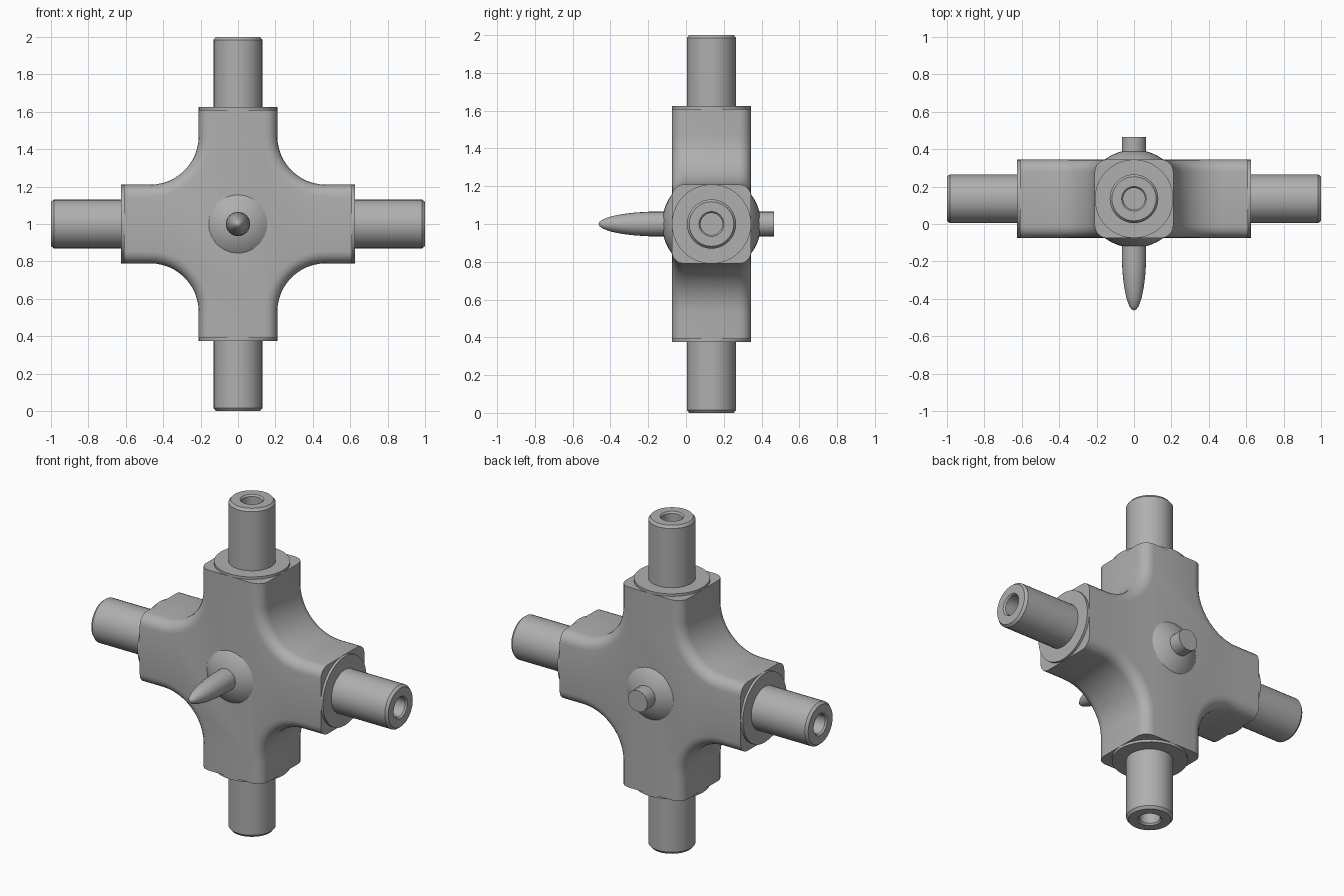
import bpy, bmesh, math
from mathutils import Matrix, Vector

cube = bpy.data.objects.get("Cube")
if cube:
    bpy.data.objects.remove(cube, do_unlink=True)

CENTRE = Vector((0, 0.135, 1))   # hub centre
HALF = 0.21                      # half thickness and half arm width
REACH = 0.61                     # length of the block arms

grey = bpy.data.materials.new("plain_grey")
grey.use_nodes = True
grey.diffuse_color = (0.43, 0.43, 0.43, 1)
grey.node_tree.nodes["Principled BSDF"].inputs["Base Color"].default_value = grey.diffuse_color


def finish(name, bm, rotation=Matrix.Identity(4)):
    bmesh.ops.recalc_face_normals(bm, faces=bm.faces)
    bm.transform(Matrix.Translation(CENTRE) @ rotation)
    mesh = bpy.data.meshes.new(name)
    bm.to_mesh(mesh)
    bm.free()
    mesh.materials.append(grey)
    obj = bpy.data.objects.new(name, mesh)
    bpy.context.collection.objects.link(obj)
    bpy.ops.object.select_all(action='DESELECT')
    obj.select_set(True)
    bpy.context.view_layer.objects.active = obj
    bpy.ops.object.shade_smooth_by_angle(angle=math.radians(35))
    return obj


def lathe(name, profile, rotation, steps=40):
    """Spin (radius, height) points round the local z axis."""
    bm = bmesh.new()
    verts = [bm.verts.new((r, 0, h)) for r, h in profile]
    edges = [bm.edges.new(pair) for pair in zip(verts, verts[1:])]
    bmesh.ops.spin(bm, geom=verts + edges, cent=(0, 0, 0), axis=(0, 0, 1),
                   angle=math.tau, steps=steps)
    bmesh.ops.remove_doubles(bm, verts=bm.verts, dist=0.0001)
    return finish(name, bm, rotation)


# Cross block: four arms joined by concave quarter rounds
bm = bmesh.new()
fillet = 0.26
outline = []
for quarter in range(4):
    turn = Matrix.Rotation(quarter * math.pi / 2, 2)
    corner = HALF + fillet
    points = [(REACH, HALF)]
    for i in range(13):
        a = math.radians(270 - i * 7.5)
        points.append((corner + fillet * math.cos(a), corner + fillet * math.sin(a)))
    points.append((HALF, REACH))
    outline += [turn @ Vector(p) for p in points]
front = bm.faces.new([bm.verts.new((p.x, -HALF, p.y)) for p in outline])
extruded = bmesh.ops.extrude_face_region(bm, geom=[front], use_keep_orig=True)
moved = [g for g in extruded["geom"] if isinstance(g, bmesh.types.BMVert)]
bmesh.ops.translate(bm, verts=moved, vec=(0, 2 * HALF, 0))
bmesh.ops.recalc_face_normals(bm, faces=bm.faces)


def is_long_edge(edge):
    a, b = (v.co for v in edge.verts)
    mid = (a + b) / 2
    return abs(a.y - b.y) < 0.01 and max(abs(mid.x), abs(mid.z)) < REACH - 0.001


bmesh.ops.bevel(bm, geom=[e for e in bm.edges if is_long_edge(e)], offset=0.065,
                offset_type='OFFSET', segments=5, profile=0.5, affect='EDGES')
finish("cross_block", bm)

# Round hub showing as low domes on the front and back
bm = bmesh.new()
bmesh.ops.create_uvsphere(bm, u_segments=40, v_segments=24, radius=0.262)
finish("hub_ball", bm)

# End flanges and hollow pipes on the four arms
flange = [(0, 0.6), (HALF, 0.6), (HALF, 0.625), (0, 0.625)]
pipe = [(0, 0.55), (0.13, 0.55), (0.13, 0.985), (0.118, 1),
        (0.066, 1), (0.058, 0.99), (0.058, 0.9), (0, 0.9)]
for i, side in enumerate(("top", "left", "bottom", "right")):
    turn = Matrix.Rotation(i * math.pi / 2, 4, 'Y')
    lathe(side + "_flange", flange, turn)
    lathe(side + "_pipe", pipe, turn)

# Pointed spike at the front and short pin at the back
spike = [(0, 0.2), (0.065, 0.2), (0.065, 0.33), (0.061, 0.4), (0.053, 0.47),
         (0.041, 0.53), (0.025, 0.575), (0.012, 0.592), (0, 0.598)]
lathe("front_spike", spike, Matrix.Rotation(math.pi / 2, 4, 'X'), 24)
pin = [(0, 0.2), (0.065, 0.2), (0.065, 0.33), (0, 0.33)]
lathe("back_pin", pin, Matrix.Rotation(-math.pi / 2, 4, 'X'), 24)
